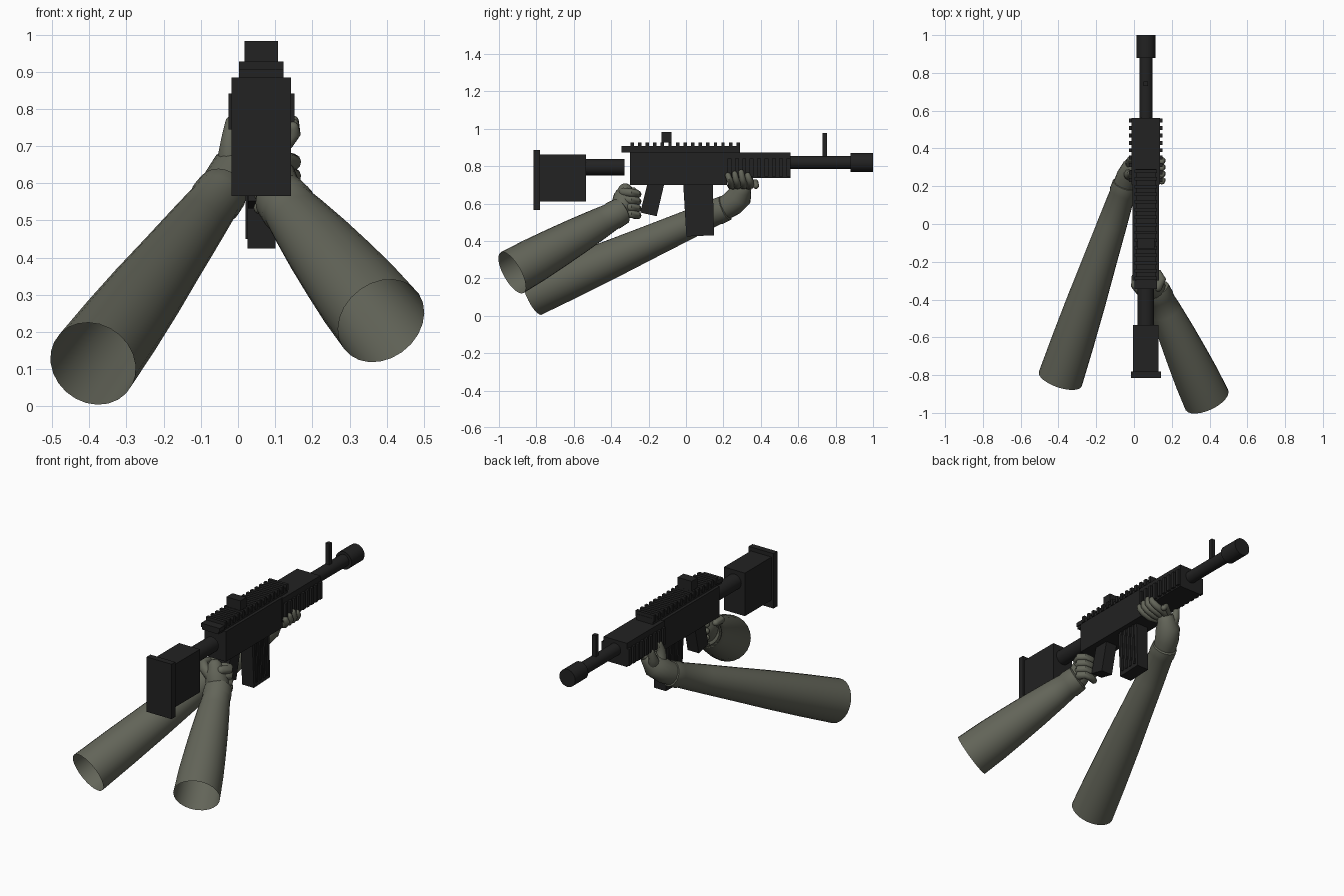
import bpy, bmesh, math
from mathutils import Vector

if "Cube" in bpy.data.objects:
    bpy.data.objects.remove(bpy.data.objects["Cube"])

CX = 0.063  # centre line of the rifle


def material(name, rgb):
    m = bpy.data.materials.new(name)
    m.diffuse_color = (*rgb, 1)
    m.use_nodes = True
    m.node_tree.nodes["Principled BSDF"].inputs["Base Color"].default_value = m.diffuse_color
    return m


BLACK = material("gunmetal_black", (0.016, 0.016, 0.016))
OLIVE = material("olive_cloth", (0.125, 0.13, 0.10))


def finish(name, bm, mat, smooth=False):
    bmesh.ops.recalc_face_normals(bm, faces=bm.faces)
    me = bpy.data.meshes.new(name)
    bm.to_mesh(me)
    bm.free()
    me.materials.append(mat)
    ob = bpy.data.objects.new(name, me)
    bpy.context.collection.objects.link(ob)
    if smooth:
        bpy.ops.object.select_all(action='DESELECT')
        ob.select_set(True)
        bpy.context.view_layer.objects.active = ob
        bpy.ops.object.shade_smooth_by_angle(angle=math.radians(40))
    return ob


def prism(bm, profile, half, cx=CX):
    """Extrude a (y, z) profile across x."""
    a, b = ([bm.verts.new((cx + s * half, y, z)) for y, z in profile] for s in (-1, 1))
    n = len(profile)
    bm.faces.new(a)
    bm.faces.new(b[::-1])
    for i in range(n):
        j = (i + 1) % n
        bm.faces.new((a[i], b[i], b[j], a[j]))


def boxes(name, specs, mat=BLACK):
    """Each spec: y0, y1, z0, z1, half width."""
    bm = bmesh.new()
    for y0, y1, z0, z1, h in specs:
        prism(bm, [(y0, z0), (y1, z0), (y1, z1), (y0, z1)], h)
    return finish(name, bm, mat)


def tube(name, pts, mat=OLIVE, sides=16, open_start=False, rounded=True):
    """Sweep a ring along (x, y, z, radius) points; optionally dome the far end."""
    pts = [(Vector(p[:3]), p[3]) for p in pts]

    def dome(c, r, d):
        return [(c + d * r * math.sin(a), r * math.cos(a)) for a in (0.45, 0.9, 1.3)]
    if rounded:
        d = (pts[-1][0] - pts[-2][0]).normalized()
        tail = dome(*pts[-1], d)
        if not open_start:
            d = (pts[0][0] - pts[1][0]).normalized()
            pts = dome(*pts[0], d)[::-1] + pts
        pts += tail
    bm = bmesh.new()
    rings, u = [], Vector((0.3, 0.1, 1))
    for i, (c, r) in enumerate(pts):
        d = (pts[min(i + 1, len(pts) - 1)][0] - pts[max(i - 1, 0)][0]).normalized()
        u = (u - d * u.dot(d)).normalized()
        v = d.cross(u)
        rings.append([bm.verts.new(c + r * (u * math.cos(t) + v * math.sin(t)))
                      for t in (2 * math.pi * k / sides for k in range(sides))])
    for a, b in zip(rings, rings[1:]):
        for k in range(sides):
            j = (k + 1) % sides
            bm.faces.new((a[k], a[j], b[j], b[k]))
    if not open_start:
        bm.faces.new(rings[0][::-1])
    bm.faces.new(rings[-1])
    return finish(name, bm, mat, True)


def rod(name, y0, y1, z, r):
    return tube(name, [(CX, y0, z, r), (CX, y1, z, r)], BLACK, 24, rounded=False)


def arm(name, start, end, radii):
    """Open sleeve tapering from the elbow to a raised cuff."""
    a, b = Vector(start), Vector(end)
    pts = [(*a.lerp(b, t), r) for t, r in radii]
    return tube(name, pts, sides=24, open_start=True, rounded=False)


# Stock
boxes("butt_plate", [(-0.815, -0.78, 0.566, 0.885, 0.08)])
boxes("stock", [(-0.78, -0.535, 0.612, 0.862, 0.067)])
rod("stock_tube", -0.54, -0.33, 0.795, 0.044)

# Receiver and handguard with side ribs
boxes("receiver", [(-0.30, 0.22, 0.70, 0.876, 0.07)])
boxes("handguard", [(0.21, 0.56, 0.737, 0.874, 0.075)])
boxes("handguard_ribs", [(0.222 + 0.0395 * i, 0.243 + 0.0395 * i, 0.745, 0.842, 0.089)
                         for i in range(9)])

# Top rail and teeth
boxes("top_rail", [(-0.345, 0.29, 0.872, 0.908, 0.053)])
boxes("rail_teeth", [(-0.345, -0.30, 0.885, 0.908, 0.06)]
      + [(-0.297 + 0.0405 * i, -0.279 + 0.0405 * i, 0.89, 0.927, 0.06) for i in range(15)])
boxes("rear_sight", [(-0.132, -0.077, 0.925, 0.983, 0.045)])

# Barrel
rod("barrel", 0.55, 0.89, 0.82, 0.035)
rod("muzzle", 0.88, 1.0, 0.82, 0.051)
boxes("front_sight", [(0.73, 0.755, 0.84, 0.976, 0.012)])

# Pistol grip and magazine
bm = bmesh.new()
prism(bm, [(-0.205, 0.71), (-0.245, 0.552), (-0.157, 0.532), (-0.115, 0.71)], 0.036)
finish("pistol_grip", bm, BLACK)
bm = bmesh.new()
prism(bm, [(-0.015, 0.71), (0.002, 0.424), (0.15, 0.43), (0.143, 0.71)], 0.038)
for i in range(4):
    y = 0.012 + 0.033 * i
    prism(bm, [(y - 0.008, 0.70), (y + 0.006, 0.45), (y + 0.022, 0.45), (y + 0.008, 0.70)], 0.043)
finish("magazine", bm, BLACK)

# Sleeves
arm("left_sleeve", (-0.39, -0.82, 0.115), (-0.045, 0.21, 0.575),
    [(0, 0.12), (0.2, 0.113), (0.4, 0.103), (0.6, 0.09), (0.8, 0.078),
     (0.95, 0.068), (0.96, 0.072), (1, 0.07), (1.005, 0.06)])
arm("right_sleeve", (0.385, -0.93, 0.23), (0.115, -0.345, 0.56),
    [(0, 0.125), (0.2, 0.12), (0.4, 0.11), (0.6, 0.098), (0.8, 0.083),
     (0.91, 0.073), (0.92, 0.077), (1, 0.073), (1.01, 0.06)])

# Left hand cradling the handguard
tube("left_palm", [(-0.055, 0.19, 0.565, 0.062), (-0.03, 0.245, 0.598, 0.066),
                   (-0.002, 0.288, 0.64, 0.067), (0.02, 0.30, 0.675, 0.05)])
for i, y in enumerate((0.24, 0.275, 0.31, 0.345)):
    top = 0.75 + 0.008 * (i % 3)
    tube(f"left_finger_{i + 1}",
         [(0.03, 0.28 + (y - 0.28) * 0.6, 0.695, 0.021), (0.09, y, 0.697, 0.02),
          (0.135, y, 0.712, 0.019), (0.152, y - 0.01, 0.735, 0.017),
          (0.148, y - 0.015, top, 0.016)], sides=10)
tube("left_little_finger", [(0.03, 0.33, 0.70, 0.02), (0.085, 0.372, 0.712, 0.018),
                            (0.10, 0.374, 0.695, 0.017)], sides=10)
tube("left_thumb", [(-0.02, 0.27, 0.64, 0.04), (-0.022, 0.26, 0.69, 0.03),
                    (-0.022, 0.26, 0.73, 0.021), (-0.018, 0.27, 0.765, 0.016)], sides=12)
tube("left_index_side", [(-0.01, 0.31, 0.66, 0.036), (-0.02, 0.33, 0.70, 0.024),
                         (-0.018, 0.345, 0.745, 0.016)], sides=12)

# Right hand behind the grip
tube("right_palm", [(0.118, -0.355, 0.555, 0.06), (0.10, -0.335, 0.60, 0.062),
                    (0.088, -0.33, 0.645, 0.055), (0.08, -0.325, 0.668, 0.04)])
for i, z in enumerate((0.54, 0.577, 0.615, 0.653)):
    tube(f"right_finger_{i + 1}",
         [(0.125, -0.335, z + 0.008, 0.024), (0.147, -0.29, z + 0.004, 0.023),
          (0.13, -0.263, z, 0.021), (0.095, -0.258, z - 0.004, 0.02),
          (0.06, -0.272, z - 0.006, 0.018)], sides=10)
tube("right_thumb", [(0.07, -0.35, 0.625, 0.035), (0.03, -0.35, 0.655, 0.028),
                     (0.005, -0.325, 0.67, 0.022), (0.005, -0.28, 0.668, 0.018)], sides=12)
